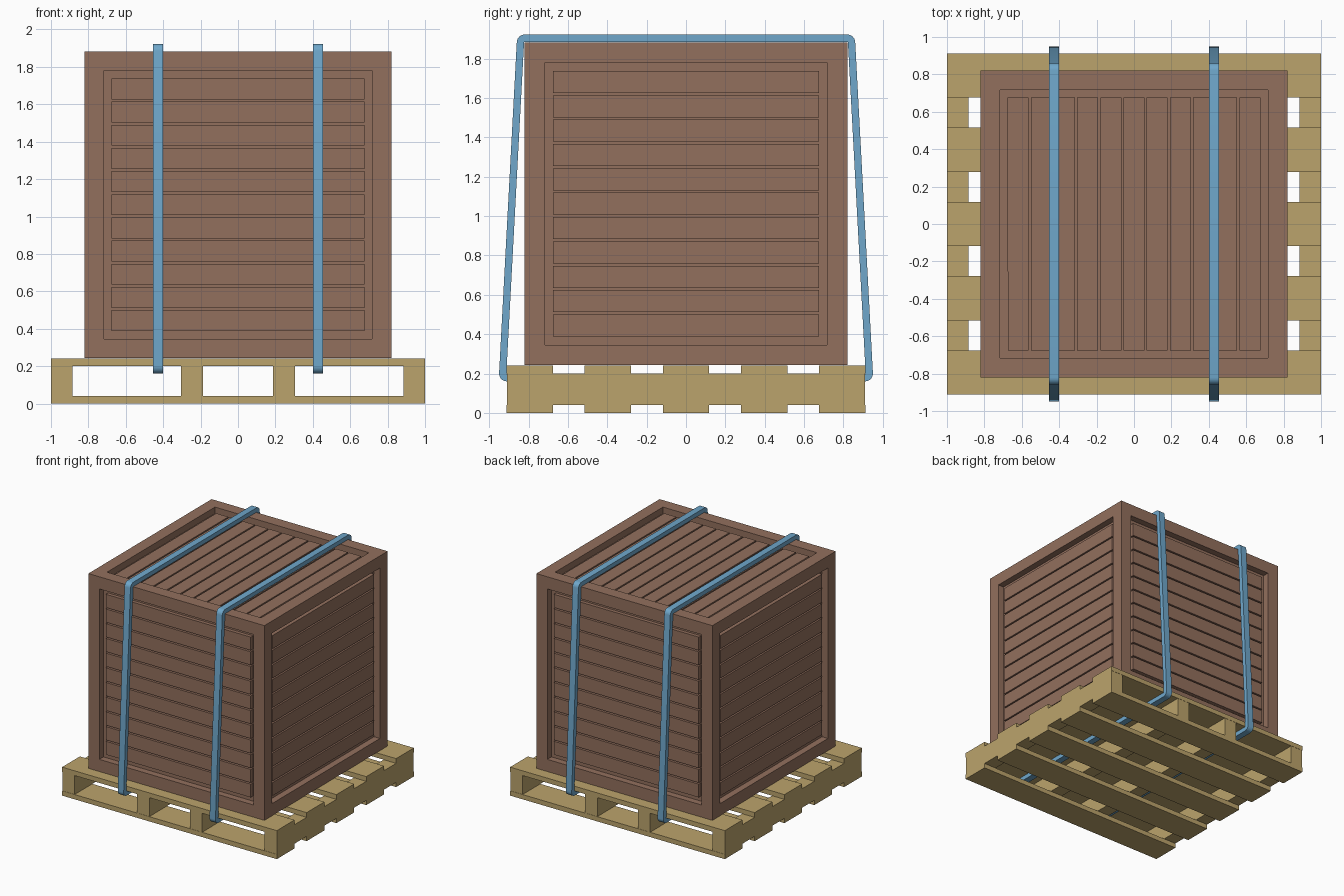
import bpy, bmesh, math
from mathutils import Matrix, Vector

if "Cube" in bpy.data.objects:
    bpy.data.objects.remove(bpy.data.objects["Cube"])


def material(name, rgb):
    m = bpy.data.materials.new(name)
    m.diffuse_color = (*rgb, 1)
    m.use_nodes = True
    m.node_tree.nodes["Principled BSDF"].inputs["Base Color"].default_value = m.diffuse_color
    return m


PINE = material("pine", (0.50, 0.37, 0.15))
BROWN = material("brown_wood", (0.29, 0.16, 0.11))
BLUE = material("blue_webbing", (0.16, 0.39, 0.60))


def finish(name, bm, mat):
    bmesh.ops.recalc_face_normals(bm, faces=bm.faces)
    mesh = bpy.data.meshes.new(name)
    bm.to_mesh(mesh)
    bm.free()
    mesh.materials.append(mat)
    ob = bpy.data.objects.new(name, mesh)
    bpy.context.collection.objects.link(ob)
    return ob


def add_box(bm, centre, size, turn=Matrix()):
    m = turn @ Matrix.Translation(centre) @ Matrix.Diagonal((*size, 1))
    bmesh.ops.create_cube(bm, size=1, matrix=m)


def box(name, centre, size, mat):
    bm = bmesh.new()
    add_box(bm, centre, size)
    return finish(name, bm, mat)


# Pallet: four stringers, five deck boards above and below
PALLET_Y, PALLET_H, BOARD_T = 0.91, 0.24, 0.04
for i, x in enumerate((-0.942, -0.246, 0.246, 0.942)):
    box(f"pallet_stringer_{i + 1}", (x, 0, PALLET_H / 2),
        (0.116, 2 * PALLET_Y, PALLET_H - 2 * BOARD_T), PINE)
for i in range(5):
    y = (i - 2) * 0.397
    w = 0.236
    box(f"pallet_top_board_{i + 1}", (0, y, PALLET_H - BOARD_T / 2), (2, w, BOARD_T), PINE)
    box(f"pallet_bottom_board_{i + 1}", (0, y, BOARD_T / 2), (2, w, BOARD_T), PINE)

# Crate body: cube with a deep recess in every face
HALF, FRAME, FLOOR, FACE = 0.82, 0.145, 0.055, 0.025
CRATE_Z = PALLET_H + HALF + 0.003
bm = bmesh.new()
bmesh.ops.create_cube(bm, size=2 * HALF, matrix=Matrix.Translation((0, 0, CRATE_Z)))
bm.normal_update()
faces = list(bm.faces)
bmesh.ops.inset_individual(bm, faces=faces, thickness=FRAME)
for f in bmesh.ops.extrude_discrete_faces(bm, faces=faces)["faces"]:
    f.normal_update()
    bmesh.ops.translate(bm, verts=f.verts, vec=f.normal * -FLOOR)
finish("crate_frame", bm, BROWN)

# Slatted panels inside the recesses, modelled on the front and turned into place
INNER, COUNT, GAP = 2 * (HALF - FRAME), 11, 0.012
PITCH = (INNER + GAP) / COUNT
quarter = math.pi / 2
spin = Matrix.Rotation(quarter, 4, 'Y')      # makes slats run across
turns = {
    "front": Matrix(),
    "right": Matrix.Rotation(quarter, 4, 'Z'),
    "back": Matrix.Rotation(2 * quarter, 4, 'Z'),
    "left": Matrix.Rotation(-quarter, 4, 'Z'),
    "top": Matrix.Rotation(-quarter, 4, 'X') @ spin,
    "bottom": Matrix.Rotation(quarter, 4, 'X') @ spin,
}
for side, turn in turns.items():
    bm = bmesh.new()
    place = Matrix.Translation((0, 0, CRATE_Z)) @ turn
    for i in range(COUNT):
        z = (i - (COUNT - 1) / 2) * PITCH
        add_box(bm, (0, -HALF + (FACE + FLOOR) / 2, z),
                (INNER, FLOOR - FACE, PITCH - GAP), place)
    finish(f"crate_{side}_slats", bm, BROWN)

# Straps: closed bands over the crate and under the pallet's top boards
TOP, LOW = Vector((0.82, 1.883)), Vector((0.91, 0.20))
tilt = math.atan2(TOP.x - LOW.x, LOW.y - TOP.y)
tilt = math.atan2(LOW.x - TOP.x, TOP.y - LOW.y)
STEPS = 6


def band(radius):
    half = []
    for c, a0, a1 in ((LOW, -quarter, tilt), (TOP, tilt, quarter)):
        for k in range(STEPS + 1):
            a = a0 + (a1 - a0) * k / STEPS
            half.append((c.x + radius * math.cos(a), c.y + radius * math.sin(a)))
    return half + [(-y, z) for y, z in reversed(half)]


def strap(name, x, width=0.055):
    bm = bmesh.new()
    rings = [[bm.verts.new((x + dx, y, z)) for y, z in band(r)]
             for dx, r in ((-width / 2, 0.003), (-width / 2, 0.04),
                           (width / 2, 0.04), (width / 2, 0.003))]
    n = len(rings[0])
    for j in range(4):
        a, b = rings[j], rings[(j + 1) % 4]
        for i in range(n):
            k = (i + 1) % n
            bm.faces.new((a[i], a[k], b[k], b[i]))
    ob = finish(name, bm, BLUE)
    bpy.ops.object.select_all(action='DESELECT')
    ob.select_set(True)
    bpy.context.view_layer.objects.active = ob
    bpy.ops.object.shade_smooth_by_angle(angle=math.radians(30))


strap("left_strap", -0.4275)
strap("right_strap", 0.4275)
